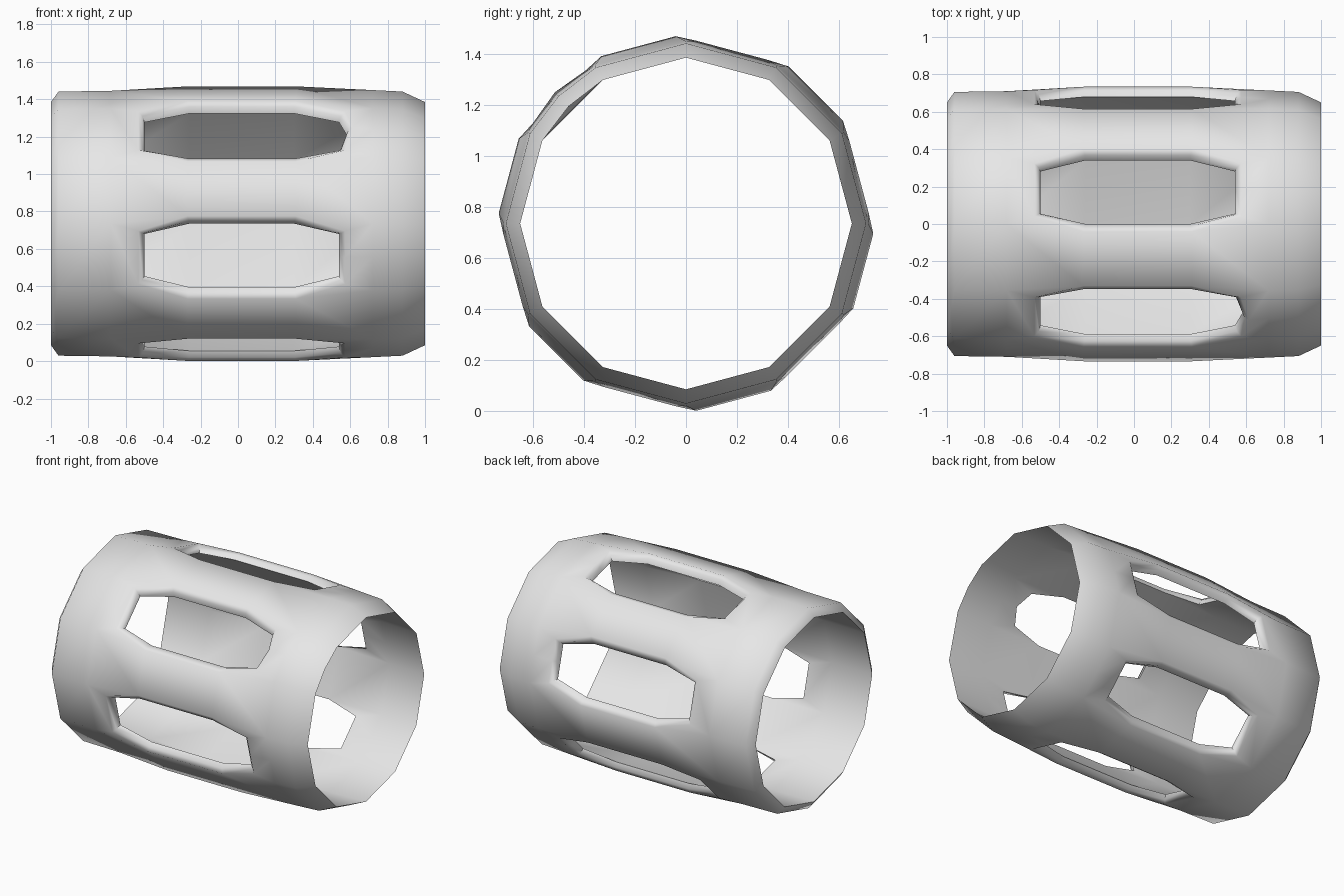
import bpy
import bmesh
import math

cube = bpy.data.objects.get("Cube")
if cube:
    bpy.data.objects.remove(cube, do_unlink=True)

STEP = math.radians(30)      # one of twelve wall segments
CENTRE_Z = 0.735
WINDOWS = 6
POINTED = 2                  # the window whose right end comes to a point

bm = bmesh.new()


def vert(x, seg, t, r, bulge=False):
    """Point on the twelve-sided wall; t runs along the segment's flat chord."""
    if 0 < t < 1 and not bulge:
        r *= math.cos(STEP / 2) / math.cos((t - 0.5) * STEP)
    a = (seg + t) * STEP
    return bm.verts.new((x, r * math.cos(a), CENTRE_Z + r * math.sin(a)))


def ring(x, r, halves):
    """Ring of wall points; halves adds a point in the middle of window segments."""
    rows = []
    for w in range(WINDOWS):
        ts = (0, 0.5, 1) if halves else (0, 1)
        rows.append([vert(x, 2 * w, t, r, w == POINTED) for t in ts])
    return rows


def window_loop(w, off, depth):
    """Window outline grown by off, at a depth below the outer skin."""
    k = off / 0.38
    tip = 0.04 if w == POINTED else 0
    mid, end = 0.735 - depth, 0.727 - depth
    spec = [
        (-0.26 - off / 4, -k, mid), (-0.5 - off * 0.8, 0.16 - k / 2, end),
        (-0.5 - off * 0.8, 0.84 + k / 2, end), (-0.26 - off / 4, 1 + k, mid),
        (0.3 + off / 4, 1 + k, mid), (0.54 + off * 0.8, 0.84 + k / 2, end),
        (0.54 + off * 0.8 + tip, 0.5, end), (0.54 + off * 0.8, 0.16 - k / 2, end),
        (0.3 + off / 4, -k, mid),
    ]
    return [vert(x, 2 * w, t, r, tip > 0 and t == 0.5) for x, t, r in spec]


def bridge(a, b, closed=True):
    n = len(a)
    for i in range(n if closed else n - 1):
        j = (i + 1) % n
        bm.faces.new((a[i], a[j], b[j], b[i]))


def flat(rows):
    return [v for row in rows for v in row]


def skin(left, right, loops):
    """Wall surface between two rings, leaving the window outlines open."""
    for w in range(WINDOWS):
        n = (w + 1) % WINDOWS
        p, q = loops[w], loops[n]
        l0, l1 = left[w]
        r0, rm, r1 = right[w]
        # around the window ends
        bm.faces.new((l0, l1, p[2], p[1]))
        bm.faces.new((l0, p[1], p[0]))
        bm.faces.new((l1, p[3], p[2]))
        bm.faces.new((r0, p[8], p[7]))
        bm.faces.new((r0, p[7], p[6], rm))
        bm.faces.new((rm, p[6], p[5], r1))
        bm.faces.new((r1, p[5], p[4]))
        # solid bar between this window and the next
        bm.faces.new((l1, left[n][0], q[0], p[3]))
        bm.faces.new((p[3], q[0], q[8], p[4]))
        bm.faces.new((p[4], q[8], right[n][0], r1))


# Rings of the outer and inner skins
rim_left = ring(-1.0, 0.65, False)
out_left = [ring(-0.96, 0.706, False), ring(-0.68, 0.71, False)]
out_right = [ring(0.72, 0.714, True), ring(0.88, 0.706, True)]
rim_right = ring(1.0, 0.65, True)
in_left = ring(-0.68, 0.654, False)
in_right = ring(0.72, 0.658, True)

# Rounded window rims
profile = [(0.04, 0.0), (0.012, 0.02), (0.0, 0.055)]
rims = [[window_loop(w, off, depth) for w in range(WINDOWS)] for off, depth in profile]
for a, b in zip(rims, rims[1:]):
    for w in range(WINDOWS):
        bridge(a[w], b[w])

# Outer and inner skins with the tapered ends
skin(out_left[1], out_right[0], rims[0])
skin(in_left, in_right, rims[-1])
for chain in ([out_left[1], out_left[0], rim_left, in_left],
              [out_right[0], out_right[1], rim_right, in_right]):
    for a, b in zip(chain, chain[1:]):
        bridge(flat(a), flat(b))

bmesh.ops.recalc_face_normals(bm, faces=bm.faces[:])
mesh = bpy.data.meshes.new("slotted_sleeve")
bm.to_mesh(mesh)
bm.free()
sleeve = bpy.data.objects.new("slotted_sleeve", mesh)
bpy.context.collection.objects.link(sleeve)

# Plain grey
grey = bpy.data.materials.new("light_grey")
grey.use_nodes = True
colour = (0.8, 0.8, 0.8, 1)
grey.diffuse_color = colour
for node in grey.node_tree.nodes:
    if node.type == "BSDF_PRINCIPLED":
        node.inputs["Base Color"].default_value = colour
mesh.materials.append(grey)

bpy.ops.object.select_all(action="DESELECT")
sleeve.select_set(True)
bpy.context.view_layer.objects.active = sleeve
bpy.ops.object.shade_smooth_by_angle(angle=math.radians(65))
